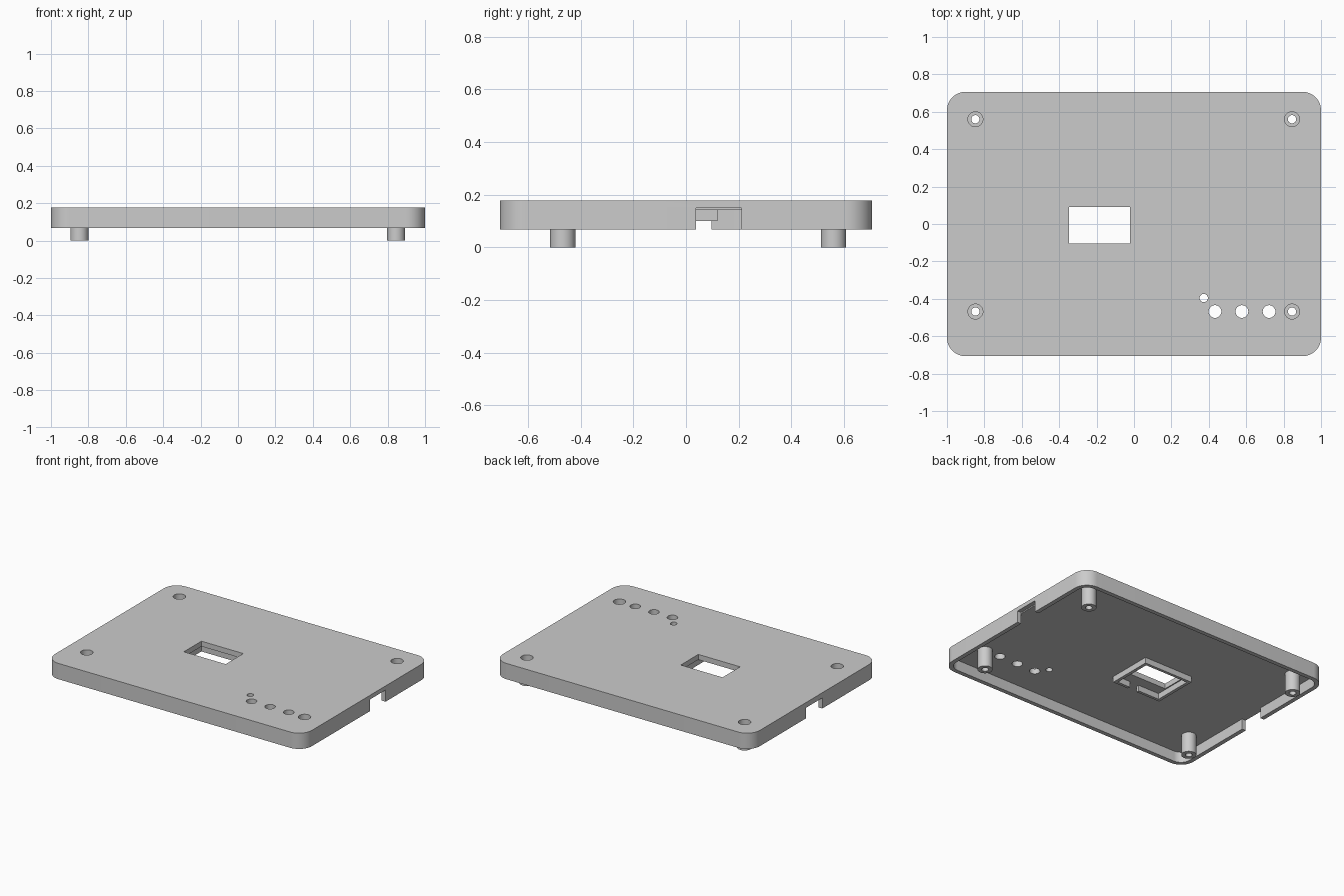
import bpy, bmesh, math
from mathutils import Matrix

cube = bpy.data.objects.get("Cube")
if cube:
    bpy.data.objects.remove(cube, do_unlink=True)

grey = bpy.data.materials.new("light_grey_plastic")
grey.use_nodes = True
COLOUR = (0.6, 0.6, 0.6, 1)
grey.diffuse_color = COLOUR
grey.node_tree.nodes["Principled BSDF"].inputs["Base Color"].default_value = COLOUR

BOTTOM, CEILING, TOP = 0.067, 0.141, 0.178
HALF_X, HALF_Y, CORNER, WALL = 1.0, 0.707, 0.1, 0.03


def finish(name, bm):
    bmesh.ops.recalc_face_normals(bm, faces=bm.faces[:])
    mesh = bpy.data.meshes.new(name)
    bm.to_mesh(mesh)
    bm.free()
    obj = bpy.data.objects.new(name, mesh)
    bpy.context.collection.objects.link(obj)
    mesh.materials.append(grey)
    return obj


def prism(name, outline, low, high):
    bm = bmesh.new()
    face = bm.faces.new([bm.verts.new((x, y, low)) for x, y in outline])
    top = bmesh.ops.extrude_face_region(bm, geom=[face])["geom"]
    verts = [v for v in top if isinstance(v, bmesh.types.BMVert)]
    bmesh.ops.translate(bm, verts=verts, vec=(0, 0, high - low))
    return finish(name, bm)


def rounded_box(name, hx, hy, radius, low, high, steps=12):
    outline = []
    for quarter, (sx, sy) in enumerate([(1, 1), (-1, 1), (-1, -1), (1, -1)]):
        for i in range(steps + 1):
            a = math.pi / 2 * (quarter + i / steps)
            outline.append((sx * (hx - radius) + radius * math.cos(a),
                            sy * (hy - radius) + radius * math.sin(a)))
    return prism(name, outline, low, high)


def box(name, x0, x1, y0, y1, z0, z1):
    return prism(name, [(x0, y0), (x1, y0), (x1, y1), (x0, y1)], z0, z1)


def cylinder(name, x, y, radius, z0, z1, sides=32):
    ring = [2 * math.pi * i / sides for i in range(sides)]
    return prism(name, [(x + radius * math.cos(a), y + radius * math.sin(a)) for a in ring], z0, z1)


def cut(target, cutter):
    mod = target.modifiers.new("cut", "BOOLEAN")
    mod.operation, mod.solver, mod.object = "DIFFERENCE", "EXACT", cutter
    select(target)
    bpy.ops.object.modifier_apply(modifier=mod.name)
    bpy.data.objects.remove(cutter, do_unlink=True)


def select(obj):
    bpy.ops.object.select_all(action="DESELECT")
    obj.select_set(True)
    bpy.context.view_layer.objects.active = obj


def smooth(obj):
    select(obj)
    bpy.ops.object.shade_smooth_by_angle(angle=math.radians(30))


# Hollow cover with rounded corners, open underneath
cover = rounded_box("cover", HALF_X, HALF_Y, CORNER, BOTTOM, TOP)
cut(cover, rounded_box("cavity", HALF_X - WALL, HALF_Y - WALL, CORNER - WALL, 0, CEILING))

# Display window and cable notches in both side walls
cut(cover, box("window", -0.347, -0.022, -0.105, 0.09, 0, 0.3))
cut(cover, box("left_notch", HALF_X - WALL, 1.1, 0.038, 0.21, 0, 0.149))
cut(cover, box("right_notch", -1.1, -HALF_X + WALL, -0.085, 0.096, 0, CEILING))

# Button holes and indicator hole
for x in (0.433, 0.577, 0.722):
    cut(cover, cylinder("button_hole", x, -0.468, 0.034, 0, 0.3))
cut(cover, cylinder("indicator_hole", 0.373, -0.396, 0.022, 0, 0.3))

# Screw posts: turned sleeves with a wide bore above a narrow one
PROFILE = [(0.022, 0), (0.048, 0), (0.048, CEILING), (0.04, CEILING), (0.04, 0.05), (0.022, 0.05)]
for side, x in (("left", 0.845), ("right", -0.848)):
    for end, y in (("front", -0.468), ("back", 0.56)):
        cut(cover, cylinder("screw_hole", x, y, 0.04, 0, 0.3))
        bm = bmesh.new()
        verts = [bm.verts.new((r, 0, z)) for r, z in PROFILE]
        edges = [bm.edges.new((verts[i - 1], verts[i])) for i in range(len(verts))]
        bmesh.ops.spin(bm, geom=verts + edges, cent=(0, 0, 0), axis=(0, 0, 1),
                       angle=2 * math.pi, steps=32)
        bmesh.ops.remove_doubles(bm, verts=bm.verts[:], dist=0.0001)
        bmesh.ops.transform(bm, matrix=Matrix.Translation((x, y, 0)), verts=bm.verts[:])
        smooth(finish(f"{end}_{side}_post", bm))
smooth(cover)

# Raised frame under the window, with a gap for the display connector
frame = box("display_frame", -0.377, 0.005, -0.2, 0.12, 0.1, CEILING)
cut(frame, box("frame_opening", -0.355, -0.017, -0.18, 0.1, 0, 0.3))
cut(frame, box("connector_gap", -0.19, -0.117, -0.3, -0.15, 0, 0.3))
